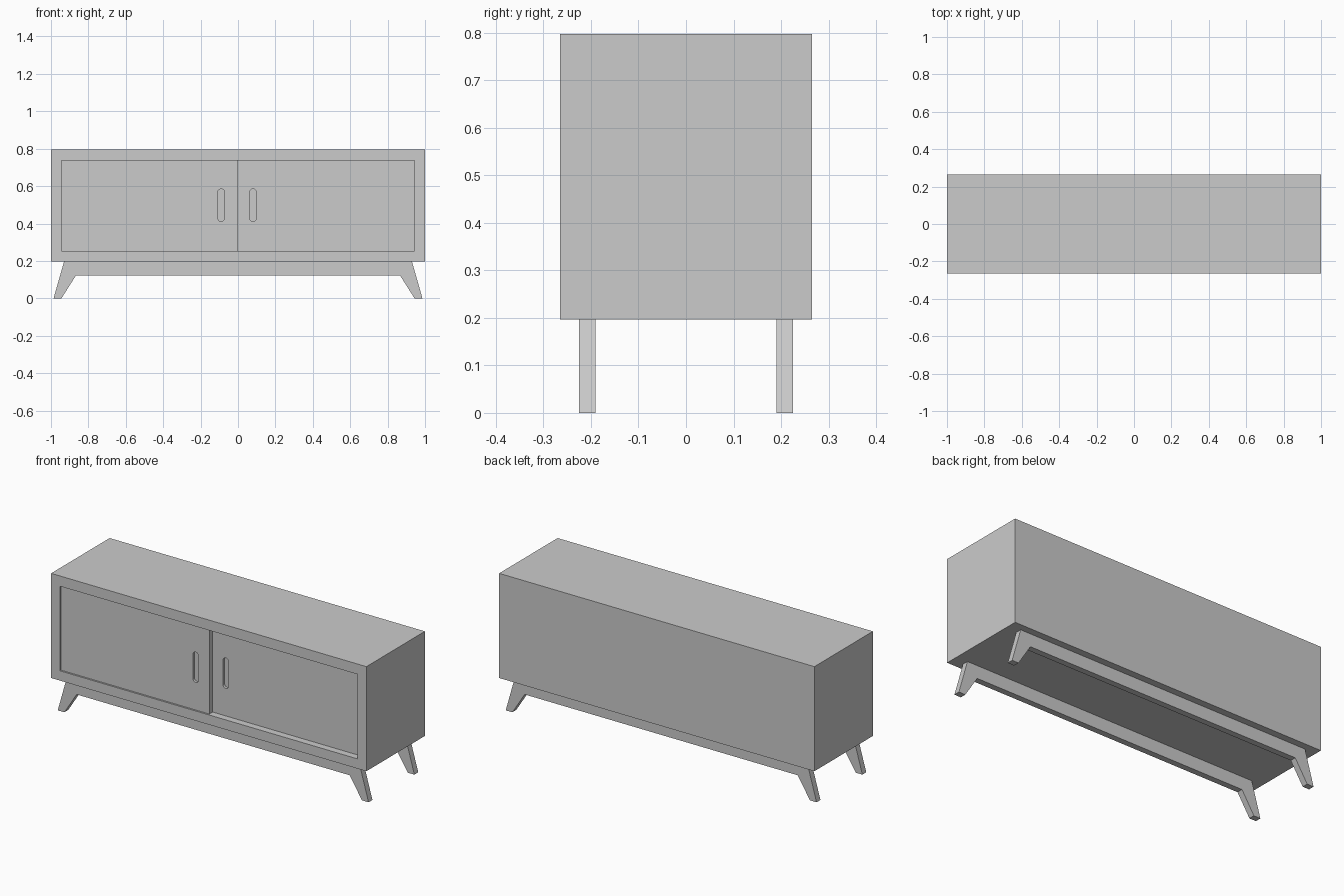
import bpy, bmesh, math

if "Cube" in bpy.data.objects:
    bpy.data.objects.remove(bpy.data.objects["Cube"])


def prism(name, profile, y0, y1):
    """Extrude a closed (x, z) profile from y0 to y1."""
    bm = bmesh.new()
    face = bm.faces.new([bm.verts.new((x, y0, z)) for x, z in profile])
    res = bmesh.ops.extrude_face_region(bm, geom=[face])
    new = [g for g in res["geom"] if isinstance(g, bmesh.types.BMVert)]
    bmesh.ops.translate(bm, verts=new, vec=(0, y1 - y0, 0))
    bmesh.ops.recalc_face_normals(bm, faces=bm.faces)
    me = bpy.data.meshes.new(name)
    bm.to_mesh(me)
    bm.free()
    ob = bpy.data.objects.new(name, me)
    bpy.context.collection.objects.link(ob)
    return ob


def rect(x0, x1, z0, z1):
    return [(x0, z0), (x1, z0), (x1, z1), (x0, z1)]


def stadium(cx, cz, r, half, n=10):
    """Upright slot with round ends."""
    pts = []
    for i in range(n + 1):
        a = math.pi * i / n
        pts.append((cx + r * math.cos(a), cz + half - r + r * math.sin(a)))
    return pts + [(2 * cx - x, 2 * cz - z) for x, z in pts]


def cut(ob, cutter):
    cutter.hide_render = True
    mod = ob.modifiers.new("cut", "BOOLEAN")
    mod.operation = "DIFFERENCE"
    mod.solver = "EXACT"
    mod.object = cutter
    bpy.context.view_layer.objects.active = ob
    bpy.ops.object.modifier_apply(modifier=mod.name)
    bpy.data.objects.remove(cutter)


FRONT = -0.265
X_IN, Z_LO, Z_HI = 0.945, 0.253, 0.738

# Cabinet body with a shallow front opening
body = prism("cabinet_body", rect(-1, 1, 0.197, 0.797), FRONT, -FRONT)
cut(body, prism("opening_cutter", rect(-X_IN, X_IN, Z_LO, Z_HI), FRONT - 0.1, FRONT + 0.065))

# Two sliding doors, the right one running behind the left, each with a recessed pull
for name, x0, x1, depth, back, pull_x in (
        ("left_sliding_door", -X_IN, -0.003, 0.01, 0.038, -0.09),
        ("right_sliding_door", -0.05, X_IN, 0.04, 0.065, 0.08)):
    y = FRONT + depth
    door = prism(name, rect(x0, x1, Z_LO, Z_HI), y, FRONT + back)
    cut(door, prism("pull_cutter", stadium(pull_x, 0.498, 0.018, 0.087), y - 0.05, y + 0.015))

# Front and back leg frames: splayed legs joined by a rail
half = [(0.866, 0.123), (0.944, 0), (0.986, 0), (0.93, 0.197)]
frame = half + [(-x, z) for x, z in reversed(half)]
for name, s in (("front_leg_frame", -1), ("back_leg_frame", 1)):
    prism(name, frame, *sorted((s * 0.19, s * 0.225)))
